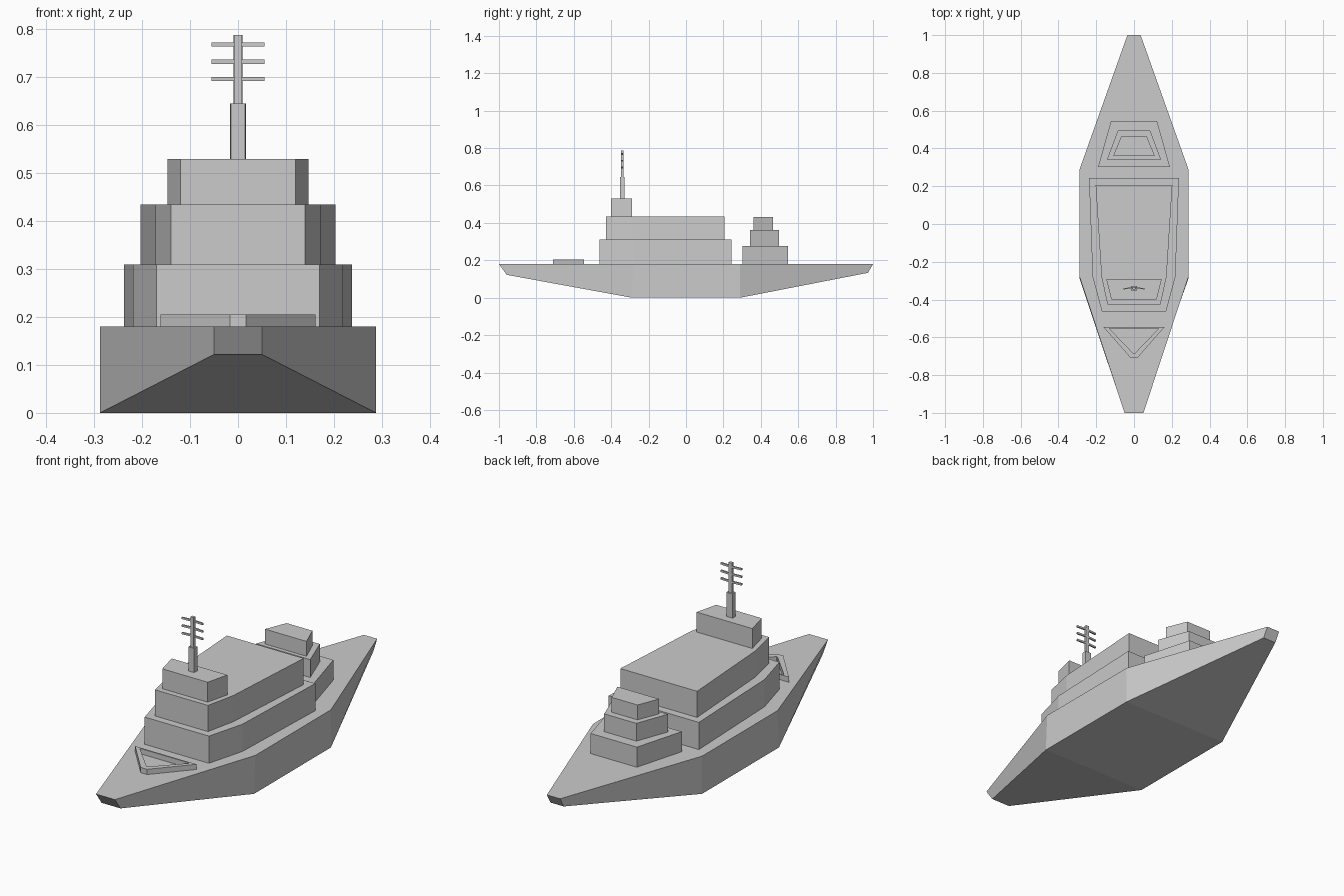
import bpy

if "Cube" in bpy.data.objects:
    bpy.data.objects.remove(bpy.data.objects["Cube"])


def make(name, verts, faces):
    me = bpy.data.meshes.new(name)
    me.from_pydata(verts, [], faces)
    me.update()
    ob = bpy.data.objects.new(name, me)
    bpy.context.collection.objects.link(ob)
    return ob


def mirrored(half):
    """Closed outline from right-hand points listed front to back."""
    return half + [(-x, y) for x, y in reversed(half)]


def loft(name, low, high):
    """Solid between two matching loops of 3D points."""
    n = len(low)
    sides = [(i, (i + 1) % n, n + (i + 1) % n, n + i) for i in range(n)]
    return make(name, low + high,
                [tuple(reversed(range(n))), tuple(range(n, 2 * n))] + sides)


def prism(name, half, z0, z1):
    o = mirrored(half)
    return loft(name, [(x, y, z0) for x, y in o], [(x, y, z1) for x, y in o])


# Hull: pointed deck outline, flat middle keel, rising bow and stern bottoms
deck = mirrored([(.05, -1), (.288, -.28), (.288, .29), (.035, 1)])
keel = [(.05, -.958, .122), (.288, -.29, 0), (.288, .29, 0), (.035, .973, .133)]
keel += [(-x, y, z) for x, y, z in reversed(keel)]
n = 8
sides = [(i, (i + 1) % n, n + (i + 1) % n, n + i) for i in range(n)]
make("hull", keel + [(x, y, .18) for x, y in deck],
     [(7, 6, 1, 0), (6, 5, 2, 1), (5, 4, 3, 2), tuple(range(8, 16))] + sides)

# Main deckhouse and bridge
prism("lower_deckhouse", [(.17, -.462), (.219, -.28), (.238, .243)], .18, .31)
prism("upper_deckhouse", [(.14, -.427), (.172, -.28), (.203, .206)], .31, .435)
prism("bridge", [(.12, -.40), (.147, -.29)], .435, .53)

# Stepped aft tower
prism("aft_tower_base", [(.19, .303), (.122, .545)], .18, .276)
prism("aft_tower_middle", [(.143, .341), (.085, .496)], .276, .361)
prism("aft_tower_top", [(.11, .36), (.068, .464)], .361, .432)

# Mast with slightly swept crossbars
prism("mast_base", [(.015, -.353), (.017, -.328)], .53, .645)
prism("mast_pole", [(.008, -.347), (.009, -.333)], .645, .788)
for i, z in enumerate((.696, .732, .768)):
    loft(f"mast_crossbar_{i + 1}",
         *[[(x, y, h) for x, y in ((-.055, -.346), (0, -.342), (.055, -.346),
                                   (.055, -.339), (0, -.335), (-.055, -.339))]
           for h in (z - .004, z + .005)])

# Bow breakwater: hollow triangular frame
outer = mirrored([(.017, -.71), (.162, -.545)])
inner = mirrored([(.003, -.686), (.132, -.552)])
v = [(x, y, z) for z in (.18, .205) for o in (outer, inner) for x, y in o]
f = []
for i in range(4):
    j = (i + 1) % 4
    f += [(i, j, 8 + j, 8 + i), (4 + j, 4 + i, 12 + i, 12 + j),
          (8 + i, 8 + j, 12 + j, 12 + i), (j, i, 4 + i, 4 + j)]
make("bow_breakwater", v, f)
